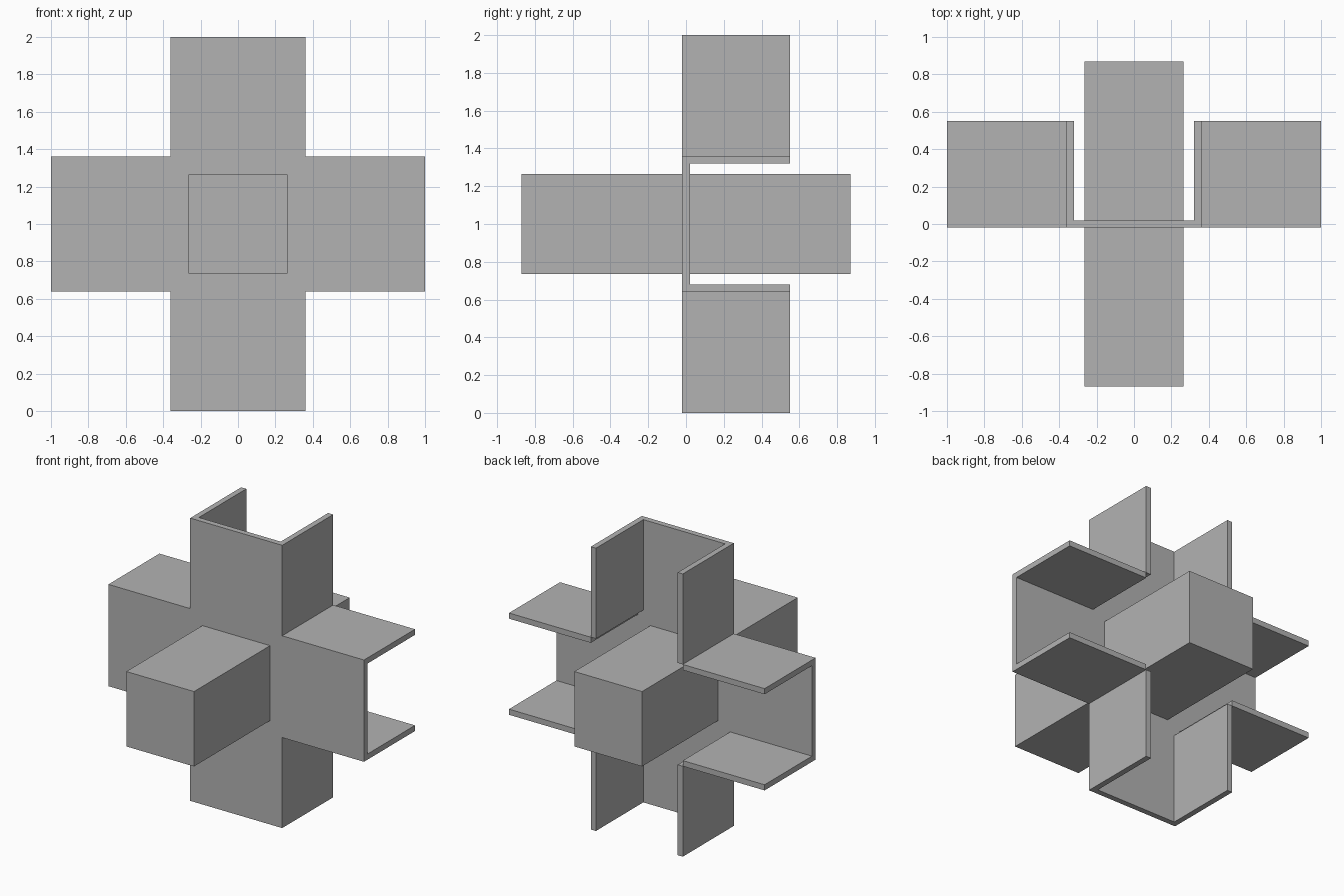
import bpy
import bmesh
from math import pi
from mathutils import Matrix, Vector

cube = bpy.data.objects.get("Cube")
if cube:
    bpy.data.objects.remove(cube, do_unlink=True)

ARM = 0.36      # half width of each arm
REACH = 1.0     # arm length from the centre
SHEET = 0.04    # sheet thickness
DEPTH = 0.55    # back edge of the flanges
BLOCK = 0.265   # half width of the central block
CENTRE = Matrix.Translation((0, 0, 1))

grey = bpy.data.materials.new("plain grey")
grey.use_nodes = True
grey.diffuse_color = (0.45, 0.45, 0.45, 1)
grey.node_tree.nodes["Principled BSDF"].inputs["Base Color"].default_value = grey.diffuse_color


def add_object(name, bm):
    bmesh.ops.recalc_face_normals(bm, faces=bm.faces)
    mesh = bpy.data.meshes.new(name)
    bm.to_mesh(mesh)
    bm.free()
    mesh.materials.append(grey)
    obj = bpy.data.objects.new(name, mesh)
    bpy.context.collection.objects.link(obj)
    return obj


def box(name, low, high, turn=Matrix()):
    low, high = Vector(low), Vector(high)
    bm = bmesh.new()
    place = Matrix.Translation((low + high) / 2) @ Matrix.Diagonal((*(high - low), 1))
    bmesh.ops.create_cube(bm, size=1, matrix=CENTRE @ turn @ place)
    return add_object(name, bm)


# Cross-shaped plate: one outline corner set turned four times, then extruded
bm = bmesh.new()
corners = []
for i in range(4):
    turn = CENTRE @ Matrix.Rotation(i * pi / 2, 4, 'Y')
    for x, z in ((-ARM, REACH), (ARM, REACH), (ARM, ARM)):
        corners.append(bm.verts.new(turn @ Vector((x, -SHEET / 2, z))))
face = bm.faces.new(corners)
extruded = bmesh.ops.extrude_face_region(bm, geom=[face])["geom"]
bmesh.ops.translate(bm, vec=(0, SHEET, 0),
                    verts=[v for v in extruded if isinstance(v, bmesh.types.BMVert)])
add_object("cross_plate", bm)

# Pair of flanges along the edges of each arm
for i, arm in enumerate(("top", "left", "bottom", "right")):
    turn = Matrix.Rotation(i * pi / 2, 4, 'Y')
    for side, x in (("first", -ARM), ("second", ARM - SHEET)):
        box(f"{arm}_arm_{side}_flange", (x, SHEET / 2, ARM),
            (x + SHEET, DEPTH, REACH), turn)

# Square block passing through the plate
box("central_block", (-BLOCK, -0.87, -BLOCK), (BLOCK, 0.87, BLOCK))
